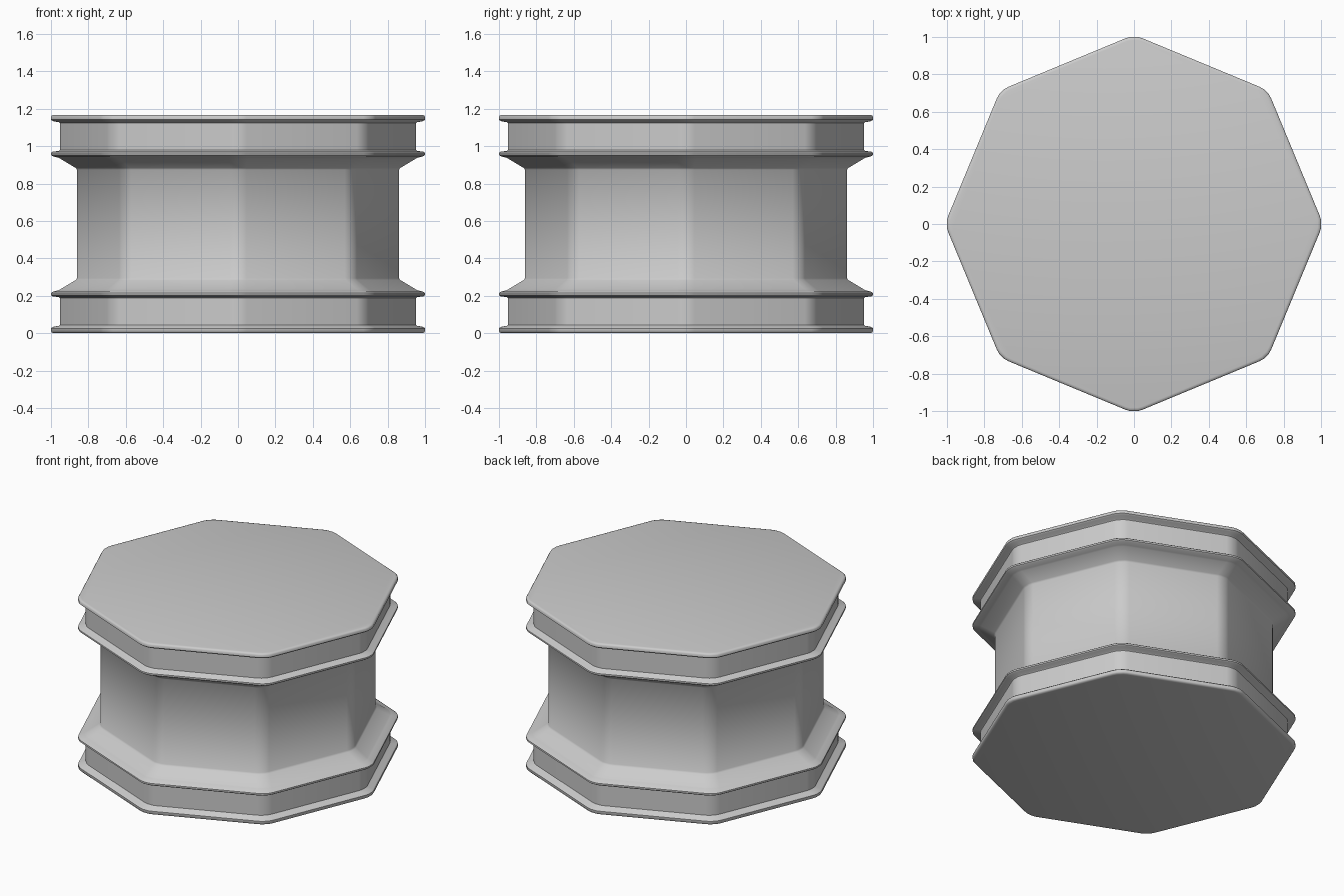
import bpy, bmesh
from math import pi, radians
from mathutils import Matrix, Vector

if "Cube" in bpy.data.objects:
    bpy.data.objects.remove(bpy.data.objects["Cube"])

HEIGHT = 1.168

# Half profile (corner radius, z) from the base up to mid height
lower = [(0.982, 0.0), (0.994, 0.003), (1.0, 0.01), (1.0, 0.026), (0.99, 0.034),
         (0.957, 0.04), (0.952, 0.045), (0.952, 0.188), (0.957, 0.193),
         (0.99, 0.197), (1.0, 0.204), (1.0, 0.215), (0.99, 0.222),
         (0.96, 0.23), (0.95, 0.235), (0.868, 0.284), (0.86, 0.294)]
profile = lower + [(r, HEIGHT - z) for r, z in reversed(lower)]


def octagon_ring(bm, r, z):
    """Octagon with softly rounded corners pointing along the axes."""
    corner = [(r - 0.007, -0.045), (r, -0.02), (r, 0.02), (r - 0.007, 0.045)]
    return [bm.verts.new(Matrix.Rotation(k * pi / 4, 3, 'Z') @ Vector((x, y, z)))
            for k in range(8) for x, y in corner]


# Octagonal spool: stacked rings bridged into walls, capped at both ends
bm = bmesh.new()
rings = [octagon_ring(bm, r, z) for r, z in profile]
for a, b in zip(rings, rings[1:]):
    n = len(a)
    for i in range(n):
        j = (i + 1) % n
        bm.faces.new((a[i], a[j], b[j], b[i]))
bm.faces.new(rings[0][::-1])
bm.faces.new(rings[-1])
bmesh.ops.recalc_face_normals(bm, faces=bm.faces)

mesh = bpy.data.meshes.new("octagonal_pedestal")
bm.to_mesh(mesh)
bm.free()
pedestal = bpy.data.objects.new("octagonal_pedestal", mesh)
bpy.context.collection.objects.link(pedestal)

# Smooth the rounded corners, keep the hard rims sharp
bpy.context.view_layer.objects.active = pedestal
pedestal.select_set(True)
bpy.ops.object.shade_smooth_by_angle(angle=radians(40))
